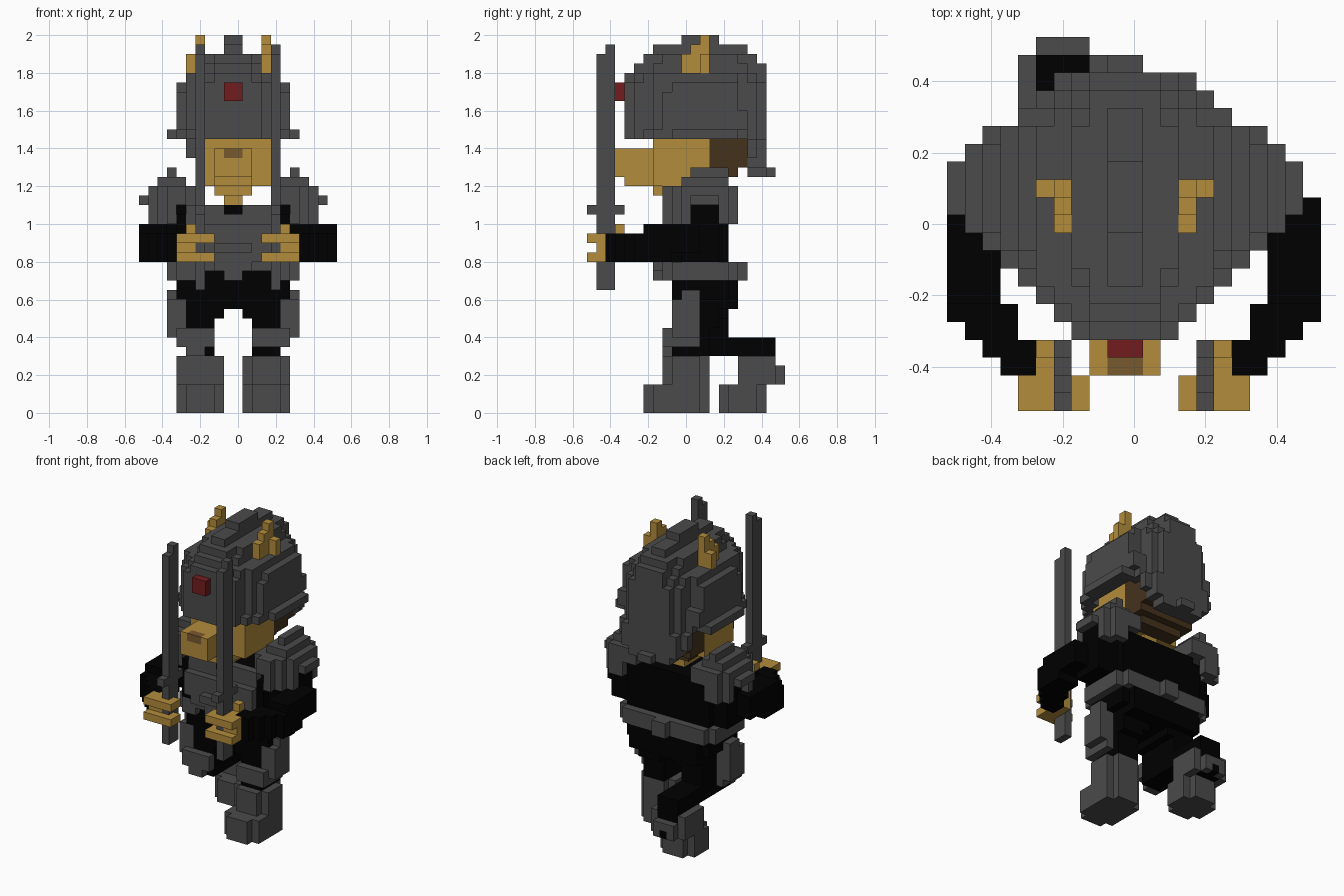
import bpy
import bmesh
from math import floor, ceil

if "Cube" in bpy.data.objects:
    bpy.data.objects.remove(bpy.data.objects["Cube"], do_unlink=True)

UNIT = 0.05      # edge of one block
SHIFT = -0.025   # the body's middle plane lies half a block off centre


def material(name, r, g, b):
    mat = bpy.data.materials.new(name)
    mat.use_nodes = True
    mat.diffuse_color = (r, g, b, 1)
    mat.node_tree.nodes["Principled BSDF"].inputs["Base Color"].default_value = (r, g, b, 1)
    return mat


steel = material("steel grey", 0.07, 0.07, 0.07)
cloth = material("black cloth", 0, 0, 0)
gold = material("golden skin", 0.45, 0.265, 0.045)
red = material("dark red", 0.17, 0.012, 0.013)
hair_brown = material("dark brown", 0.06, 0.032, 0.012)
nose_brown = material("nose brown", 0.19, 0.1, 0.028)


def box(x0, x1, y0, y1, z0, z1):
    """Block cells between the given grid planes."""
    return {(x, y, z) for x in range(x0, x1)
            for y in range(y0, y1) for z in range(z0, z1)}


def boxes(*specs):
    return set().union(*(box(*spec) for spec in specs))


def wide(half, y0, y1, z0, z1):
    """Box centred on the body's middle plane."""
    return box(-half, half, y0, y1, z0, z1)


def rounded(x0, x1, y0, y1, z0, z1):
    """Box without its four upright corner columns."""
    return box(x0 + 1, x1 - 1, y0, y1, z0, z1) | box(x0, x1, y0 + 1, y1 - 1, z0, z1)


def disk(cx, cy, rx, ry, z0, z1):
    """Elliptical slab of cells."""
    area = box(floor(cx - rx), ceil(cx + rx), floor(cy - ry), ceil(cy + ry), z0, z1)
    return {c for c in area
            if ((c[0] + 0.5 - cx) / rx) ** 2 + ((c[1] + 0.5 - cy) / ry) ** 2 <= 1}


def mirror(cells, offset=-1):
    """Mirrored copy; offset -1 is about the body, 0 about the arms."""
    return {(offset - x, y, z) for x, y, z in cells}


def build(name, mat, cells):
    """Mesh made of the exposed sides of the cells."""
    bm = bmesh.new()
    corners = {}

    def corner(p):
        if p not in corners:
            x, y, z = p
            corners[p] = bm.verts.new((x * UNIT + SHIFT, y * UNIT + SHIFT, z * UNIT))
        return corners[p]

    for cell in sorted(cells):
        for axis in range(3):
            for side in (0, 1):
                near = list(cell)
                near[axis] += 2 * side - 1
                if tuple(near) in cells:
                    continue
                ring = []
                for a, b in ((0, 0), (1, 0), (1, 1), (0, 1)):
                    p = list(cell)
                    p[axis] += side
                    p[(axis + 1) % 3] += a
                    p[(axis + 2) % 3] += b
                    ring.append(corner(tuple(p)))
                bm.faces.new(ring if side else ring[::-1])
    mesh = bpy.data.meshes.new(name)
    bm.to_mesh(mesh)
    bm.free()
    mesh.materials.append(mat)
    obj = bpy.data.objects.new(name, mesh)
    bpy.context.collection.objects.link(obj)


def build_pair(name, mat, cells, offset=-1):
    build("left_" + name, mat, cells)
    build("right_" + name, mat, mirror(cells, offset))


# Helmet: brim, bowl with raised side panels, stepped dome, crest and neck guard
helmet = disk(0, 1.5, 6.9, 7.9, 29, 30) | wide(7, -1, 6, 29, 30)
helmet |= disk(0, 1.5, 5.45, 7.9, 30, 35)
helmet |= wide(6, -2, 7, 30, 32) | wide(6, -2, 6, 32, 34) | wide(6, -1, 6, 34, 35)
helmet -= disk(0, 1.5, 5.3, 6.3, 29, 31)
helmet |= disk(0, 1.5, 5.4, 7.5, 35, 36)
helmet |= disk(0, 2, 3.45, 7.4, 36, 37) | disk(0, 2, 3.4, 6.3, 37, 38)
helmet |= wide(1, -3, 7, 38, 39) | wide(1, 0, 4, 39, 40)
helmet |= wide(5, 7, 8, 27, 29) | wide(4, 7, 9, 26, 29) | wide(3, 7, 9, 25, 26)
helmet |= wide(1, 9, 10, 25, 26)
build("helmet", steel, helmet)
build("helmet_gem", red, wide(1, -7, -6, 33, 35))

# Horns
build_pair("horn", gold, boxes((3, 4, 0, 3, 36, 38), (3, 4, 1, 3, 38, 39),
                               (3, 4, 2, 3, 39, 40), (4, 5, 2, 3, 36, 38)))

# Head with snout, nose and hair
nose = wide(1, -8, -7, 27, 28)
head = wide(4, -3, 3, 24, 31) | wide(2, -6, -3, 24, 28) | wide(2, -8, -6, 25, 28)
head |= wide(2, -3, -1, 23, 24) | wide(1, -2, 3, 22, 24)
build("head", gold, head - nose)
build("nose", nose_brown, nose)
build("hair", hair_brown, wide(4, 3, 7, 26, 30) | wide(4, 3, 6, 25, 26) | wide(3, 3, 5, 24, 25))

# Torso, breastplate and belt
plate = wide(5, -3, -2, 17, 20) | wide(4, -3, -2, 16, 17) | wide(2, -4, -3, 17, 18)
plate |= wide(5, -2, -1, 20, 22) - wide(1, -2, -1, 21, 22)
torso = wide(6, -2, 5, 16, 21) | wide(5, -2, 5, 21, 22) | wide(6, -1, 4, 21, 22)
build("torso", cloth, torso - plate)
build("breastplate", steel, plate)
belt = wide(7, -1, 5, 14, 16) | wide(6, -2, 6, 14, 16) | wide(1, 6, 7, 14, 16)
belt -= wide(4, -2, 0, 14, 15)
belt |= wide(2, -3, -2, 15, 16) | wide(1, -3, -1, 14, 16)
build("belt", steel, belt)

# Shoulder guards: stepped domes clipped on the inner side, with hanging edges
guard = disk(6, 2.5, 4, 3.5, 22, 23) | disk(6, 2.5, 3.2, 3.4, 23, 24)
guard = {c for c in guard if c[0] >= 4}
guard |= boxes((5, 7, -2, 0, 22, 24), (5, 8, 0, 5, 24, 25), (6, 7, 1, 5, 25, 26),
               (7, 9, 0, 1, 20, 22), (7, 8, -1, 0, 20, 22), (6, 7, -2, -1, 20, 22),
               (7, 9, 4, 5, 20, 22), (6, 8, 5, 6, 20, 22))
build_pair("shoulder_guard", steel, guard)

# Arms, hands and swords
arm = boxes((6, 9, 1, 4, 19, 22), (6, 11, -1, 2, 17, 20), (6, 9, 0, 4, 16, 20),
            (8, 11, -4, -1, 16, 20), (8, 11, -5, -4, 16, 19), (7, 10, -6, -4, 16, 19),
            (7, 9, -7, -5, 16, 19), (6, 8, -8, -6, 16, 19))
build_pair("arm", cloth, arm, 0)
sword = boxes((4, 5, -9, -7, 13, 38), (4, 5, -8, -7, 38, 39), (4, 5, -10, -6, 21, 22))
hand = boxes((3, 7, -10, -8, 18, 19), (3, 7, -10, -8, 16, 17), (5, 7, -9, -8, 16, 19),
             (5, 6, -8, -6, 16, 19), (5, 6, -7, -6, 19, 20))
build_pair("hand", gold, hand - sword, 0)
build_pair("sword", steel, sword, 0)

# Hips and thigh plates
hips = wide(6, -1, 5, 12, 15) | wide(5, -1, 6, 11, 15)
hips |= boxes((1, 5, -1, 4, 9, 11), (-5, -1, -1, 5, 9, 11)) - wide(2, -1, 5, 9, 10)
build("hips", cloth, hips)
build_pair("thigh_plate", steel, boxes((5, 7, -1, 2, 8, 12), (5, 7, 0, 2, 12, 13),
                                       (5, 6, 0, 1, 13, 14), (5, 6, -1, 2, 7, 8)))

# Front leg, planted under the body
build("left_leg", cloth, box(2, 5, -1, 3, 6, 10))
build("left_boot", steel, rounded(1, 6, -4, 3, 0, 3) | rounded(1, 6, -2, 3, 3, 6))
build("left_knee_guard", steel, box(2, 6, -2, -1, 7, 9))

# Back leg, bent with the shin trailing behind
build("right_leg", cloth, boxes((-5, -2, -1, 5, 6, 9), (-5, -2, 2, 10, 6, 8)))
heel = boxes((-5, -2, 9, 10, 3, 4), (-4, -3, 10, 11, 3, 4), (-5, -2, 9, 10, 5, 6))
build("right_heel", cloth, heel)
boot = rounded(-6, -1, 4, 9, 0, 3) | box(-6, -1, 6, 10, 3, 6) | box(-5, -2, 10, 11, 3, 5)
build("right_boot", steel, boot - heel)
build("right_knee_guard", steel, boxes((-6, -2, -2, -1, 7, 9), (-5, -3, -2, -1, 6, 7)))
